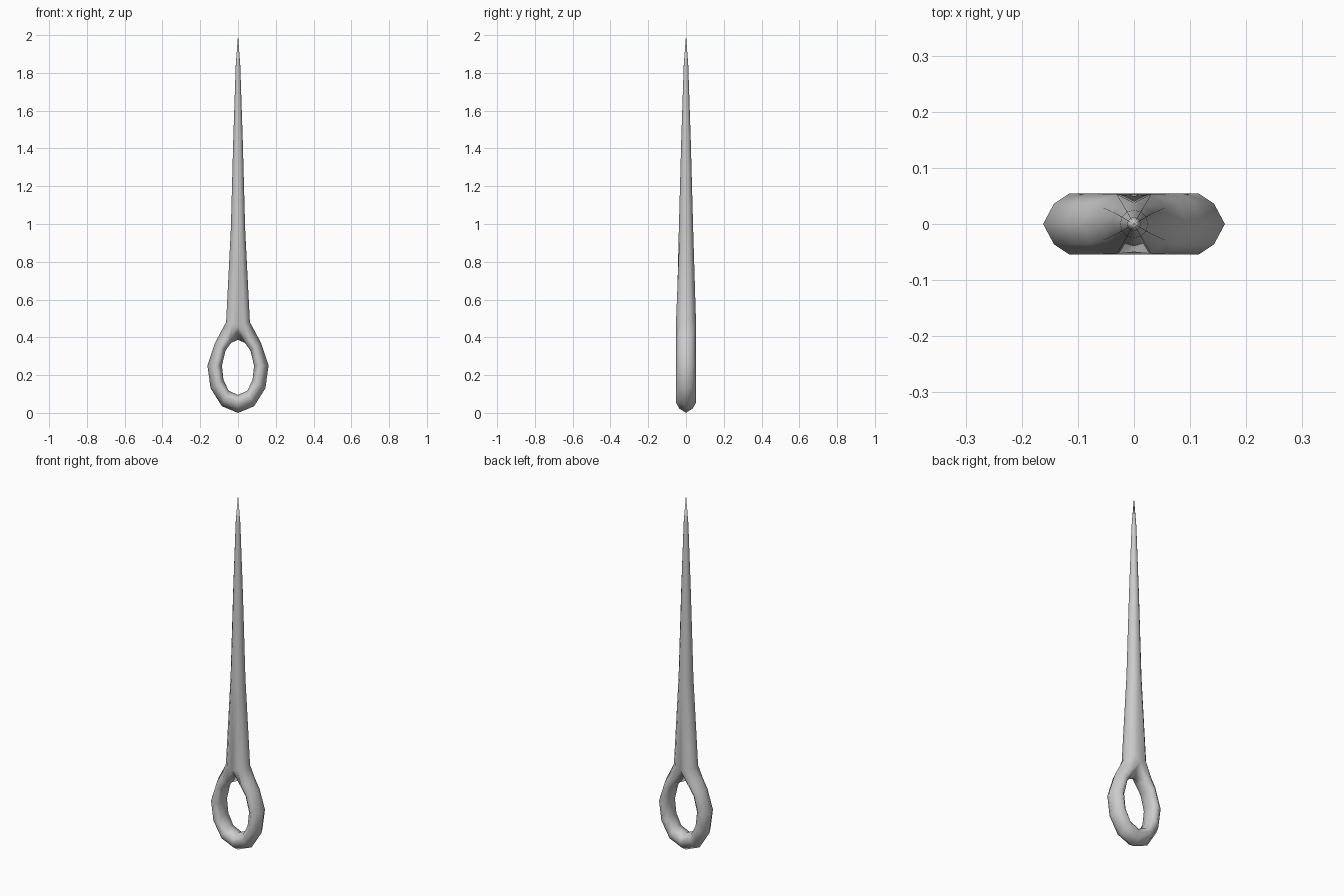
import bpy, bmesh
from math import cos, sin, pi

if "Cube" in bpy.data.objects:
    bpy.data.objects.remove(bpy.data.objects["Cube"])

bm = bmesh.new()

# Half of the eye: (outer x, outer z, inner x, inner z) for each section
eye = [(0, 0, 0, .095), (.085, .035, .05, .118), (.145, .13, .077, .175),
       (.162, .25, .085, .25), (.122, .37, .066, .33), (.093, .425, .037, .37)]
# Eight-sided cross-section: (outer-to-inner blend, y)
section = [(1, 0), (.75, .036), (.4, .054), (.12, .036), (0, 0),
           (.12, -.036), (.4, -.054), (.75, -.036)]
rings = [[bm.verts.new((ix + (ox - ix) * t, y, iz + (oz - iz) * t)) for t, y in section]
         for ox, oz, ix, iz in eye]

# Crotch where the two sides of the eye meet the shaft
crotch = [(.063, 0, .48), (.055, .029, .48), (.031, .053, .48), (0, .05, .465), (0, 0, .387)]
crotch += [(x, -y, z) for x, y, z in crotch[3:0:-1]]
rings.append([bm.verts.new(p) for p in crotch])

for a, b in zip(rings, rings[1:]):
    for i in range(8):
        j = (i + 1) % 8
        bm.faces.new((a[i], a[j], b[j], b[i]))

# Half of the twelve-sided tapering shaft
prev = [rings[-1][i] for i in (5, 6, 7, 0, 1, 2, 3)]
for z, r in [(.97, .038), (1.45, .025), (1.84, .012)]:
    cur = [bm.verts.new((abs(r * cos(a)) if 0 < k < 6 else 0, r * sin(a), z))
           for k, a in enumerate(-pi / 2 + n * pi / 6 for n in range(7))]
    for i in range(6):
        bm.faces.new((prev[i], prev[i + 1], cur[i + 1], cur[i]))
    prev = cur
tip = bm.verts.new((0, 0, 2))
for i in range(6):
    bm.faces.new((prev[i], prev[i + 1], tip))

bmesh.ops.recalc_face_normals(bm, faces=bm.faces)
# Outermost face must point towards +x
outer = max(bm.faces, key=lambda f: f.calc_center_median().x)
if outer.normal.x < 0:
    bmesh.ops.reverse_faces(bm, faces=bm.faces)
for f in bm.faces:
    f.smooth = True

mesh = bpy.data.meshes.new("needle")
bm.to_mesh(mesh)
bm.free()
needle = bpy.data.objects.new("needle", mesh)
bpy.context.collection.objects.link(needle)

# Mirror to the left side
m = needle.modifiers.new("mirror", 'MIRROR')
m.use_clip = True
m.merge_threshold = .0005
